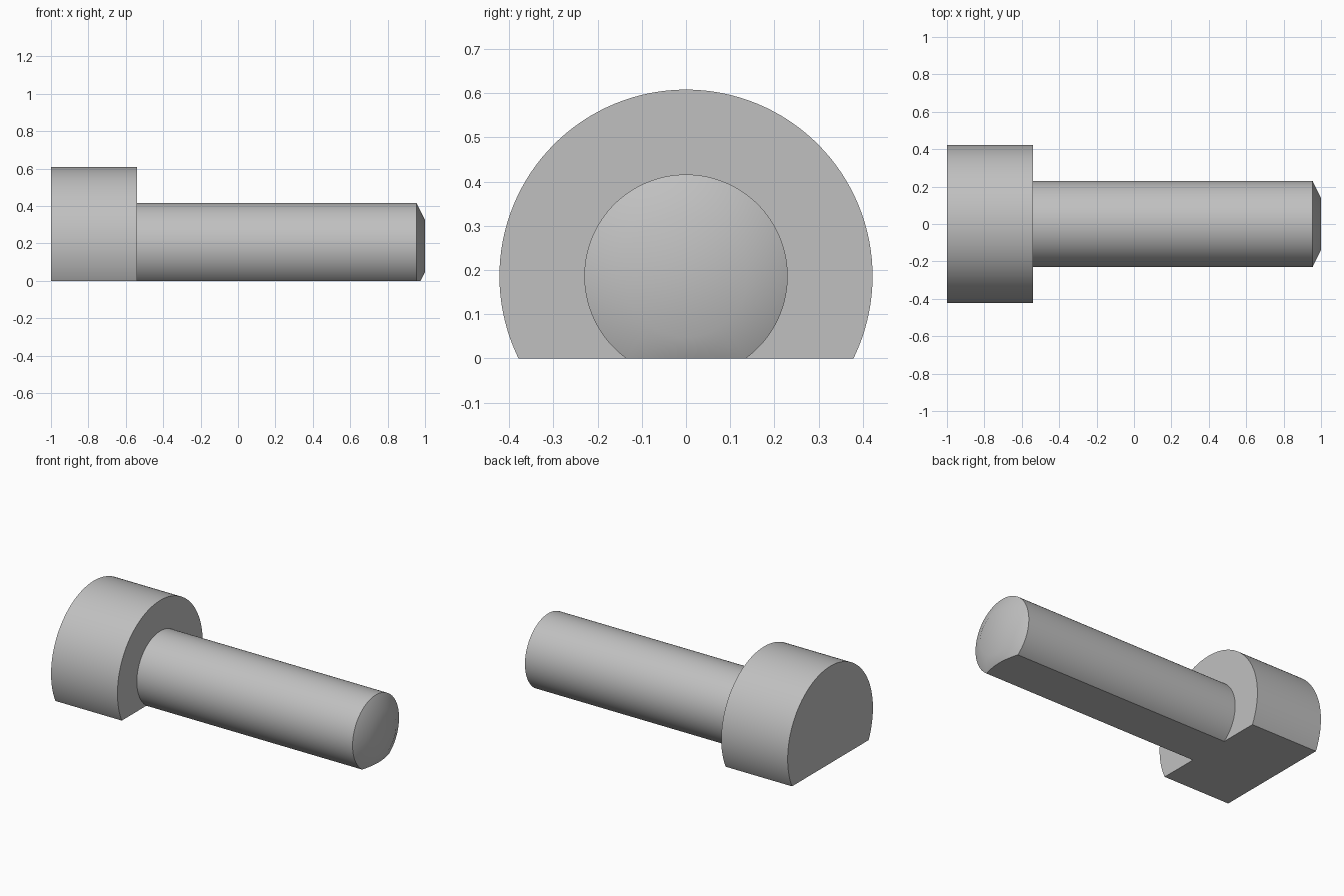
import bpy
import bmesh
import math

cube = bpy.data.objects.get("Cube")
if cube:
    bpy.data.objects.remove(cube, do_unlink=True)

AXIS_Z = 0.186
SIDES = 128

# Plain grey for the whole model
grey = bpy.data.materials.new("grey")
grey.use_nodes = True
colour = (0.53, 0.53, 0.53, 1)
grey.diffuse_color = colour
grey.node_tree.nodes["Principled BSDF"].inputs["Base Color"].default_value = colour


def flat_bottomed_lathe(name, profile, cap_start=True):
    """Revolve (x, radius) points about the long axis and cut flat at z = 0."""
    bm = bmesh.new()
    rings = []
    for x, radius in profile:
        angles = [2 * math.pi * i / SIDES for i in range(SIDES)]
        rings.append([bm.verts.new((x, radius * math.sin(a), AXIS_Z + radius * math.cos(a)))
                      for a in angles])
    for a, b in zip(rings, rings[1:]):
        for i in range(SIDES):
            j = (i + 1) % SIDES
            bm.faces.new((a[i], a[j], b[j], b[i]))
    bm.faces.new(rings[0])
    bm.faces.new(rings[-1])

    # Slice off the underside and close the cut
    geom = bm.verts[:] + bm.edges[:] + bm.faces[:]
    bmesh.ops.bisect_plane(bm, geom=geom, plane_co=(0, 0, 0), plane_no=(0, 0, 1),
                           clear_inner=True)
    bmesh.ops.holes_fill(bm, edges=[e for e in bm.edges if e.is_boundary])
    bmesh.ops.recalc_face_normals(bm, faces=bm.faces[:])
    if not cap_start:
        start = profile[0][0]
        hidden = [f for f in bm.faces if all(abs(v.co.x - start) < 1e-5 for v in f.verts)]
        bmesh.ops.delete(bm, geom=hidden, context='FACES')

    mesh = bpy.data.meshes.new(name)
    bm.to_mesh(mesh)
    bm.free()
    mesh.materials.append(grey)
    obj = bpy.data.objects.new(name, mesh)
    bpy.context.collection.objects.link(obj)
    bpy.ops.object.select_all(action='DESELECT')
    obj.select_set(True)
    bpy.context.view_layer.objects.active = obj
    bpy.ops.object.shade_smooth_by_angle(angle=math.radians(30))
    return obj


# Wide head
flat_bottomed_lathe("head", [(-1, 0.422), (-0.54, 0.422)])

# Shaft with a chamfered tip, open where it meets the head
flat_bottomed_lathe("shaft", [(-0.54, 0.23), (0.955, 0.23), (1, 0.138)], cap_start=False)
